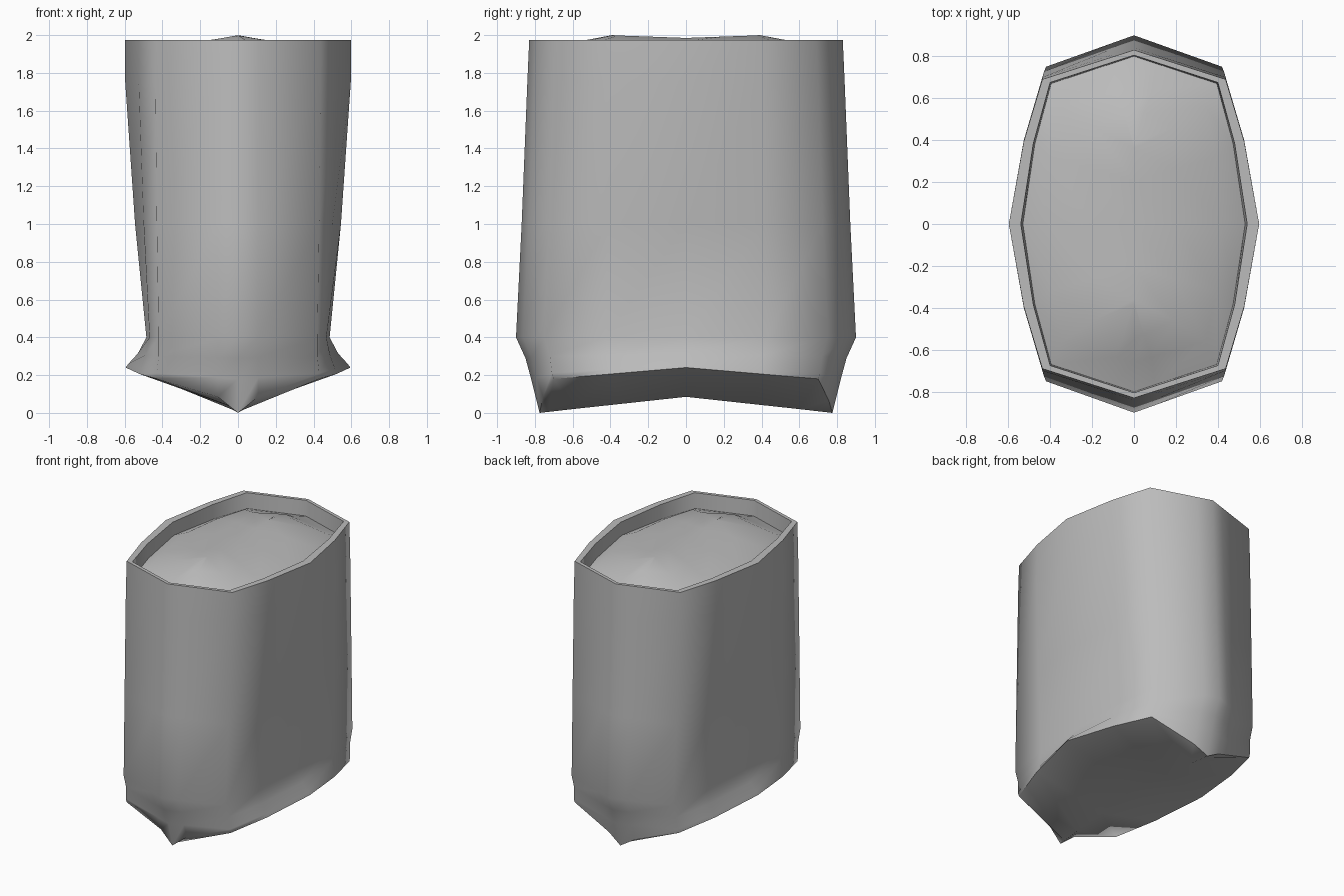
import bpy, bmesh, math

cube = bpy.data.objects.get("Cube")
if cube:
    bpy.data.objects.remove(cube, do_unlink=True)

grey = bpy.data.materials.new("plain_grey")
grey.use_nodes = True
GREY = (0.5, 0.5, 0.5, 1)
grey.diffuse_color = GREY
grey.node_tree.nodes["Principled BSDF"].inputs["Base Color"].default_value = GREY


def mix(a, b, t):
    return tuple(p + (q - p) * t for p, q in zip(a, b))


def ring(tip, corner, side, bulge=0.02, dent=(0, 0)):
    """Pointed oval outline: tip (y, z), corner (x, y, z), side (x, z)."""
    t, s = (0, *tip), (side[0], 0, side[1])
    mid = mix(corner, s, 0.43)
    mid = (mid[0] + bulge, mid[1], mid[2])
    loop = []
    for sx, sy in ((1, -1), (1, 1), (-1, 1), (-1, -1)):
        sh = mix(t, corner, 0.25)
        sh = (sh[0], sh[1], sh[2] + dent[sy > 0])
        quarter = [t, sh, corner, mid, s]
        if sx * sy > 0:
            quarter.reverse()
        loop += [(sx * x, sy * y, z) for x, y, z in quarter[:-1]]
    return loop


def loft(name, rings):
    """Skin a stack of outlines; outlines squeezed to a line close the shape."""
    bm = bmesh.new()
    loops = [[bm.verts.new(p) for p in r] for r in rings]
    for a, b in zip(loops, loops[1:]):
        n = len(a)
        for i in range(n):
            j = (i + 1) % n
            bm.faces.new((a[i], a[j], b[j], b[i]))
    bmesh.ops.remove_doubles(bm, verts=bm.verts, dist=0.0005)
    mesh = bpy.data.meshes.new(name)
    bm.to_mesh(mesh)
    bm.free()
    mesh.materials.append(grey)
    obj = bpy.data.objects.new(name, mesh)
    bpy.context.collection.objects.link(obj)
    bpy.ops.object.select_all(action='DESELECT')
    bpy.context.view_layer.objects.active = obj
    obj.select_set(True)
    bpy.ops.object.shade_smooth_by_angle(angle=math.radians(68))
    return obj


# Orient each quarter counter-clockwise from the front tip
# Vessel: keel line, flared skirt, tall wall, rim and inner lip
loft("vessel", [
    ring((0.775, 0.0), (0, 0.6, 0.02), (0, 0.085), bulge=0),
    ring((0.775, 0.0), (0.43, 0.70, 0.18), (0.595, 0.24), dent=(0.04, 0.02)),
    ring((0.82, 0.18), (0.43, 0.71, 0.21), (0.58, 0.26)),
    ring((0.85, 0.29), (0.42, 0.72, 0.30), (0.53, 0.315)),
    ring((0.90, 0.40), (0.42, 0.75, 0.40), (0.485, 0.40)),
    ring((0.87, 1.0), (0.43, 0.725, 1.0), (0.545, 1.0)),
    ring((0.84, 1.75), (0.437, 0.70, 1.75), (0.597, 1.75)),
    ring((0.83, 1.975), (0.437, 0.69, 1.975), (0.597, 1.975)),
    ring((0.805, 1.975), (0.40, 0.675, 1.975), (0.54, 1.975)),
    ring((0.80, 1.86), (0.395, 0.67, 1.86), (0.53, 1.88)),
])

# Domed filling with a low ridge along its length
loft("filling", [
    ring((0.80, 1.86), (0.395, 0.67, 1.86), (0.53, 1.88)),
    ring((0.66, 1.91), (0.34, 0.56, 1.91), (0.42, 1.93)),
    ring((0.55, 1.97), (0.19, 0.46, 1.965), (0.20, 1.968), bulge=0),
    ring((0.39, 2.0), (0, 0.36, 1.998), (0, 1.985), bulge=0),
])
